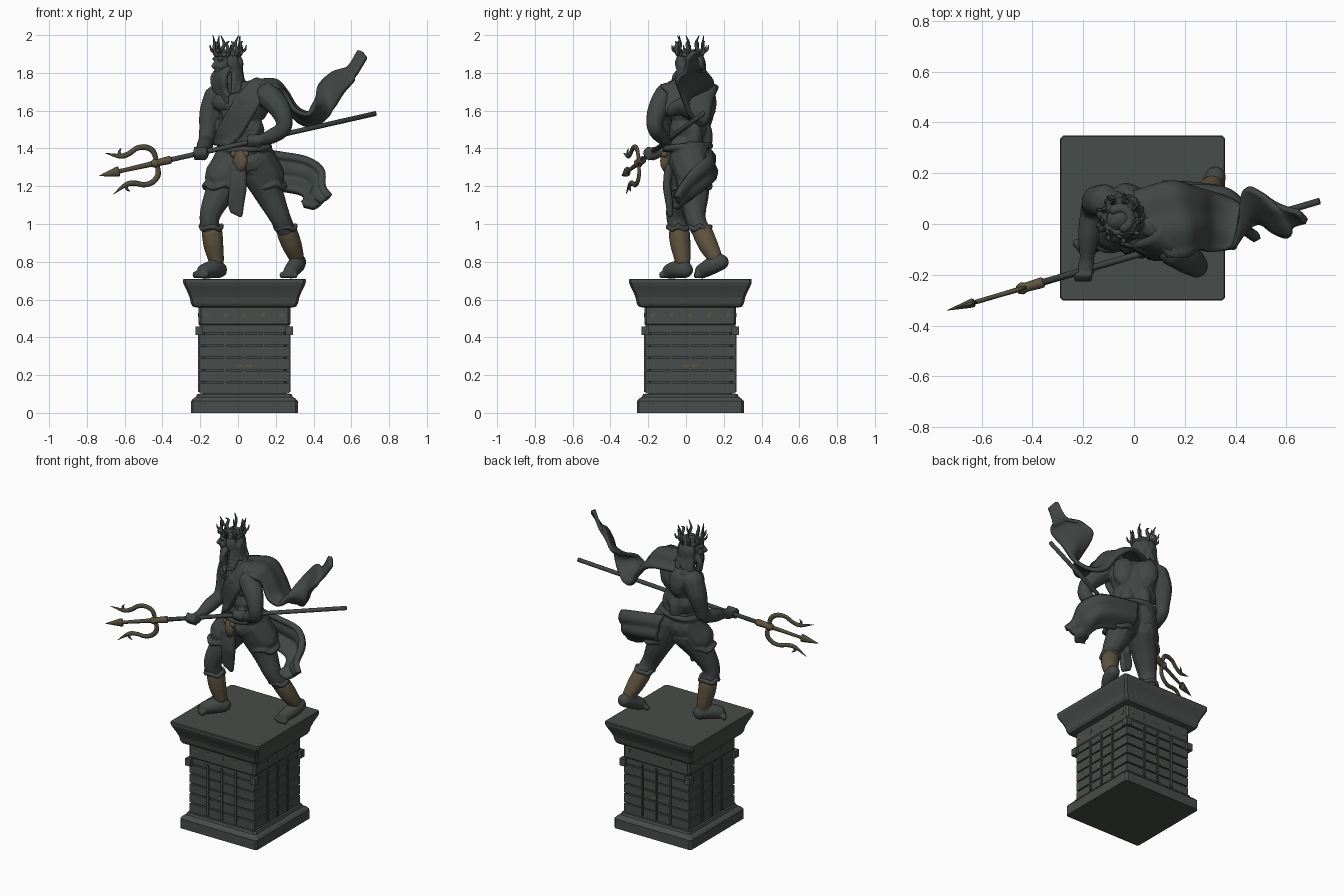
import bpy, bmesh, math, random
from mathutils import Vector, Matrix

random.seed(4)


def material(name, rgb):
    m = bpy.data.materials.new(name)
    m.diffuse_color = (*rgb, 1)
    return m


STATUE = material("dark bronze", (0.054, 0.064, 0.060))
STONE = material("pedestal grey", (0.064, 0.073, 0.067))
BROWN = material("worn brown", (0.115, 0.088, 0.052))
OLIVE = material("worn olive", (0.085, 0.076, 0.050))


def finish(bm, name, mat, voxel=0, smooth=True, thick=0):
    bmesh.ops.recalc_face_normals(bm, faces=bm.faces)
    me = bpy.data.meshes.new(name)
    bm.to_mesh(me)
    bm.free()
    me.materials.append(mat)
    me.polygons.foreach_set("use_smooth", [smooth] * len(me.polygons))
    ob = bpy.data.objects.new(name, me)
    bpy.context.collection.objects.link(ob)
    if thick:
        s = ob.modifiers.new("thickness", 'SOLIDIFY')
        s.thickness, s.offset = thick, 0
    if voxel:
        r = ob.modifiers.new("merge", 'REMESH')
        r.mode, r.voxel_size, r.use_smooth_shade = 'VOXEL', voxel, True
        s = ob.modifiers.new("soften", 'SMOOTH')
        s.factor, s.iterations = 0.5, 2
    return ob


def spline(pts, n):
    P = [Vector(p) for p in pts]
    P = [2 * P[0] - P[1]] + P + [2 * P[-1] - P[-2]]
    out = []
    for a, b, c, d in zip(P, P[1:], P[2:], P[3:]):
        for i in range(n):
            t = i / n
            out.append(0.5 * (2 * b + (c - a) * t + (2 * a - 5 * b + 4 * c - d) * t * t + (3 * b - a - 3 * c + d) * t ** 3))
    return out + [P[-2]]


def blob(bm, c, r, yaw=0.0):
    m = Matrix.Translation(Vector(c)) @ Matrix.Rotation(yaw, 4, 'Z') @ Matrix.Diagonal((*r, 1))
    bmesh.ops.create_icosphere(bm, subdivisions=2, radius=1, matrix=m)


def chain(bm, pts, n=8):
    for p in spline(pts, n):
        blob(bm, p[:3], (max(p[3], 0.004),) * 3)


def tube(bm, pts, ref, n=5, sides=8):
    path = spline(pts, n)
    rings = []
    for i, p in enumerate(path):
        t = (path[min(i + 1, len(path) - 1)].xyz - path[max(i - 1, 0)].xyz).normalized()
        a = t.cross(ref).normalized()
        b = t.cross(a)
        rings.append([bm.verts.new(p.xyz + max(p[3], 0.001) * (a * math.cos(k * math.tau / sides) + b * math.sin(k * math.tau / sides))) for k in range(sides)])
    for r, s in zip(rings, rings[1:]):
        for k in range(sides):
            bm.faces.new((r[k], r[(k + 1) % sides], s[(k + 1) % sides], s[k]))
    bm.faces.new(rings[0])
    bm.faces.new(rings[-1])


def cloth(name, stations, sag, thick):
    # ribbon between two edge curves, with folds running along it
    bm = bmesh.new()
    rows = []
    for s in spline(stations, 7):
        a, b = Vector(s[:3]), Vector(s[3:])
        w = (b - a).length
        row = []
        for k in range(13):
            v = k / 12
            off = Vector(sag) * (math.sin(math.pi * v) + 0.22 * math.sin(v * 12)) * w
            row.append(bm.verts.new(a.lerp(b, v) + off))
        rows.append(row)
    for r, s in zip(rows, rows[1:]):
        for k in range(12):
            bm.faces.new((r[k], r[k + 1], s[k + 1], s[k]))
    return finish(bm, name, STATUE, thick=thick)


# ---- pedestal ----
CX, CY = 0.034, 0.023


def box(bm, x, y, z0, z1, hx, hy):
    m = Matrix.Translation((CX + x, CY + y, (z0 + z1) / 2)) @ Matrix.Diagonal((2 * hx, 2 * hy, z1 - z0, 1))
    bmesh.ops.create_cube(bm, size=1, matrix=m)


def square_loft(name, profile, clip=0.012):
    bm = bmesh.new()
    rings = []
    for h, z in profile:
        c = h - clip
        rings.append([bm.verts.new((CX + x, CY + y, z)) for x, y in
                      ((h, -c), (h, c), (c, h), (-c, h), (-h, c), (-h, -c), (-c, -h), (c, -h))])
    for r, s in zip(rings, rings[1:]):
        for k in range(8):
            bm.faces.new((r[k], r[(k + 1) % 8], s[(k + 1) % 8], s[k]))
    bm.faces.new(rings[0])
    bm.faces.new(rings[-1])
    return finish(bm, name, STONE, smooth=False)


square_loft("pedestal_base", [(0.283, 0), (0.283, 0.062), (0.272, 0.075), (0.256, 0.085), (0.25, 0.1)])
square_loft("pedestal_core", [(0.222, 0.08), (0.222, 0.48)])
square_loft("pedestal_frieze", [(0.23, 0.455), (0.243, 0.47), (0.243, 0.56), (0.25, 0.57)])
square_loft("pedestal_cornice", [(0.25, 0.557), (0.274, 0.563), (0.284, 0.58), (0.29, 0.61), (0.302, 0.64), (0.318, 0.672), (0.325, 0.69), (0.325, 0.705), (0.321, 0.71)])
bm, rivets = bmesh.new(), bmesh.new()
for k in range(6):
    z = 0.098 + k * 0.0645
    box(bm, 0, 0, z + 0.004, z + 0.06, 0.238, 0.238)
for sx, sy in ((1, 0), (-1, 0), (0, 1), (0, -1)):
    for o in (-0.103, 0, 0.103):
        box(bm, sx * 0.232 + abs(sy) * o, sy * 0.232 + abs(sx) * o, 0.11, 0.45,
            0.013 if sx else 0.007, 0.013 if sy else 0.007)
    for o in (-0.2, -0.1, 0, 0.1, 0.2):
        box(rivets, sx * 0.242 + abs(sy) * o, sy * 0.242 + abs(sx) * o, 0.508, 0.53,
            0.003 if sx else 0.009, 0.003 if sy else 0.009)
    box(rivets, sx * 0.235, sy * 0.235, 0.243, 0.258, 0.004 if sx else 0.04, 0.004 if sy else 0.04)
for sx in (-1, 1):
    for sy in (-1, 1):
        box(bm, sx * 0.238, sy * 0.238, 0.412, 0.458, 0.02, 0.02)
finish(bm, "pedestal_blocks", STONE, smooth=False)
finish(rivets, "pedestal_ornaments", BROWN, smooth=False)

# ---- body, in a frame turned toward front left ----
YAW = -math.radians(32.7)
LEFT, FWD = Vector((0.84, -0.54, 0)), Vector((-0.54, -0.84, 0))


def L(l, f, z):
    return Vector((0.015, 0.02, z)) + l * LEFT + f * FWD


bm = bmesh.new()
for l, f, z, r in ((0, 0, 1.62, (0.15, 0.1, 0.13)), (0, 0, 1.5, (0.138, 0.098, 0.11)),
                   (0.02, 0, 1.41, (0.135, 0.1, 0.08)), (0.02, -0.01, 1.33, (0.14, 0.1, 0.09))):
    blob(bm, L(l, f, z), r, YAW)
for s in (-1, 1):
    blob(bm, L(s * 0.065, 0.068, 1.645), (0.07, 0.045, 0.055), YAW)
    blob(bm, L(s * 0.07, -0.06, 1.64), (0.07, 0.048, 0.1), YAW)
    blob(bm, L(s * 0.05, -0.065, 1.46), (0.045, 0.04, 0.09), YAW)
    blob(bm, L(s * 0.075, -0.01, 1.715), (0.08, 0.055, 0.05), YAW)
    for z in (1.57, 1.51, 1.45):
        blob(bm, L(s * 0.032, 0.085, z), (0.032, 0.024, 0.03), YAW)
chain(bm, [(0.0, 0.02, 1.7, 0.065), (-0.03, 0.02, 1.77, 0.055), (-0.05, 0.02, 1.83, 0.053)])
# arms
chain(bm, [(-0.115, 0.09, 1.67, 0.068), (-0.145, 0.09, 1.59, 0.062), (-0.16, 0.075, 1.5, 0.048), (-0.168, 0.05, 1.44, 0.044),
           (-0.178, -0.04, 1.41, 0.044), (-0.185, -0.13, 1.385, 0.03), (-0.188, -0.175, 1.372, 0.036)])
chain(bm, [(0.16, -0.1, 1.68, 0.07), (0.215, -0.14, 1.62, 0.06), (0.245, -0.165, 1.55, 0.047), (0.235, -0.16, 1.5, 0.043),
           (0.18, -0.13, 1.465, 0.041), (0.12, -0.1, 1.445, 0.03), (0.09, -0.095, 1.44, 0.036)])
# fingers wrapped round the shaft
for x, y, z in ((-0.2, -0.185, 1.375), (0.085, -0.1, 1.44)):
    for k in range(4):
        q = (k - 1.5) * 0.017
        chain(bm, [(x + q, y - 0.015, z + 0.025, 0.011), (x + q, y - 0.032, z, 0.012), (x + q, y - 0.012, z - 0.028, 0.011)], 4)
# legs
chain(bm, [(-0.03, 0.03, 1.28, 0.1), (-0.1, -0.02, 1.16, 0.078), (-0.15, -0.05, 1.04, 0.056), (-0.135, -0.03, 0.93, 0.05), (-0.115, -0.015, 0.79, 0.038)])
chain(bm, [(0.11, 0.03, 1.28, 0.1), (0.165, 0.045, 1.16, 0.078), (0.225, 0.05, 1.03, 0.056), (0.27, 0.1, 0.93, 0.05), (0.31, 0.155, 0.82, 0.038)])
# feet: planted and heel raised
chain(bm, [(-0.1, -0.005, 0.757, 0.044), (-0.135, -0.045, 0.76, 0.048), (-0.178, -0.085, 0.75, 0.042)])
chain(bm, [(0.32, 0.185, 0.798, 0.043), (0.305, 0.135, 0.778, 0.047), (0.28, 0.085, 0.75, 0.04)])
for k in range(5):
    q = (k - 2) * 0.018
    blob(bm, (-0.198 + q * 0.8, -0.112 - q * 0.7 + abs(q) * 0.3, 0.731), (0.015, 0.018, 0.02))
    blob(bm, (0.268 + q, 0.057 - q * 0.2 + abs(q) * 0.3, 0.729), (0.013, 0.018, 0.018))
# head with face
H = Vector((-0.055, 0.022, 1.855))
HF, HS = Vector((-0.86, -0.51, 0)), Vector((0.51, -0.86, 0))
hy = math.atan2(HF.y, HF.x)
blob(bm, H, (0.072, 0.058, 0.072), hy)
blob(bm, H + HF * 0.025 + Vector((0, 0, -0.04)), (0.052, 0.045, 0.05), hy)
chain(bm, [(*(H + HF * 0.064 + Vector((0, 0, 0.012))), 0.012), (*(H + HF * 0.084 + Vector((0, 0, -0.02))), 0.015)], 4)
for s in (-1, 1):
    blob(bm, H + HF * 0.06 + HS * s * 0.025 + Vector((0, 0, 0.02)), (0.018, 0.024, 0.011), hy)
    blob(bm, H + HF * 0.058 + HS * s * 0.028 + Vector((0, 0, -0.022)), (0.016, 0.018, 0.014), hy)
finish(bm, "figure_body", STATUE, voxel=0.007)

# hair and beard curls
bm = bmesh.new()
for k in range(15):
    a = hy + math.pi + (k - 7) * 0.24
    d = Vector((math.cos(a), math.sin(a), 0))
    e = Vector((-d.y, d.x, 0)) * random.uniform(-0.02, 0.02)
    z = random.uniform(1.69, 1.76)
    chain(bm, [(*(H + d * 0.04 + Vector((0, 0, 0.05))), 0.02), (*(H + d * 0.062 + e), 0.021),
               (*(H + d * 0.065 - e + Vector((0, 0, -0.05))), 0.02), (*((H + d * 0.092 + e).xy), z, 0.012)], 5)
for k in range(9):
    q = (k - 4) / 4
    w = random.uniform(-0.012, 0.012)
    chain(bm, [(*(H + HF * (0.055 - 0.03 * q * q) + HS * q * 0.045 + Vector((0, 0, -0.035))), 0.014),
               (*(H + HF * 0.056 + HS * (q * 0.05 + w) + Vector((0, 0, -0.085))), 0.02),
               (*(H + HF * 0.042 + HS * (q * 0.045 - w) + Vector((0.005, -0.015, -0.15))), 0.02),
               (*(H + HF * 0.02 + HS * (q * 0.025 + w) + Vector((0.005, -0.05, -0.245 + 0.07 * abs(q)))), 0.009)], 5)
finish(bm, "hair_and_beard", STATUE, voxel=0.006)

# branching crown
bm = bmesh.new()
ring = [(*(H + Vector((math.cos(a) * 0.062, math.sin(a) * 0.057, 0.04))), 0.012) for a in [i * math.tau / 16 for i in range(17)]]
tube(bm, ring, Vector((0, 0, 1)), 2)
for k in range(9):
    a = hy + (k + 0.5) * math.tau / 9
    d, t = Vector((math.cos(a), math.sin(a), 0)), Vector((-math.sin(a), math.cos(a), 0))
    top = 0.143 if k % 2 == 0 else 0.112
    P = lambda r, s, z, w: (*(H + d * r + t * s + Vector((0, 0, z))), w)
    tube(bm, [P(0.055, 0, 0.03, 0.013), P(0.073, 0.004, 0.06, 0.011), P(0.07, -0.006, 0.1, 0.008), P(0.08, 0.008, top, 0.002)], t, 4, 6)
    tube(bm, [P(0.068, 0, 0.055, 0.009), P(0.09, 0.014, 0.066, 0.007), P(0.098, 0.018, 0.093, 0.002)], t, 4, 6)
finish(bm, "crown", STATUE)

# ---- boots ----
bm = bmesh.new()
chain(bm, [(-0.137, -0.035, 0.95, 0.058), (-0.13, -0.03, 0.89, 0.055), (-0.115, -0.018, 0.81, 0.043)])
chain(bm, [(0.262, 0.09, 0.95, 0.057), (0.285, 0.117, 0.89, 0.054), (0.308, 0.15, 0.83, 0.043)])
finish(bm, "boots", BROWN, voxel=0.008)
bm = bmesh.new()
for c, r in (((-0.142, -0.04, 0.98), 0.054), ((0.25, 0.075, 0.98), 0.053)):
    chain(bm, [(c[0] + r * math.cos(i * math.tau / 10), c[1] + r * math.sin(i * math.tau / 10), c[2] + 0.01 * math.cos(i * 2.5), 0.015) for i in range(11)], 3)
finish(bm, "boot_cuffs", STATUE, voxel=0.007)

# ---- clothing ----
bm = bmesh.new()
chain(bm, [(-0.015, 0.03, 1.34, 0.112), (-0.055, 0.005, 1.28, 0.104), (-0.08, -0.01, 1.25, 0.1)], 5)
chain(bm, [(0.09, 0.02, 1.34, 0.112), (0.13, 0.035, 1.28, 0.104), (0.15, 0.045, 1.25, 0.1)], 5)
# hems
for c, r in (((-0.095, -0.02, 1.2), 0.083), ((0.165, 0.045, 1.2), 0.083)):
    chain(bm, [(c[0] + r * math.cos(i * math.tau / 12), c[1] + r * math.sin(i * math.tau / 12), c[2] + 0.012 * math.sin(i * 2.1), 0.015) for i in range(13)], 5)
belt = [(*L(0.02 + 0.142 * math.cos(a), 0.108 * math.sin(a), 1.405 - 0.012 * math.sin(a)), 0.018) for a in [i * math.tau / 14 for i in range(15)]]
chain(bm, belt, 5)
for k, x in enumerate((-0.03, -0.005, 0.02)):
    chain(bm, [(x + 0.004, -0.095, 1.3, 0.022), (x + 0.005, -0.1, 1.2, 0.024), (x - 0.005, -0.09, 1.12, 0.022), (x * 0.8 - 0.005, -0.085, 1.07 - 0.01 * k, 0.016)], 5)
finish(bm, "skirt_and_belt", STATUE, voxel=0.008)
bm = bmesh.new()
for k in range(5):
    q = k * 0.028
    chain(bm, [(*L(0.09 + q * 0.6, -0.06, 1.74), 0.024), (*L(0.1 + q * 0.6, 0.03, 1.745 - q * 0.2), 0.024),
               (*L(0.03 + q, 0.098 - q * 0.1, 1.635 - q * 0.2), 0.019), (*L(-0.06 + q, 0.098, 1.51 - q * 0.3), 0.018),
               (*L(-0.125 + q, 0.055 + q * 0.5, 1.43 - q * 0.1), 0.017)], 8)
finish(bm, "shoulder_drape", STATUE, voxel=0.0065)
bm = bmesh.new()
blob(bm, (0.012, -0.105, 1.335), (0.044, 0.026, 0.062), YAW)
for s in (-1, 1):
    blob(bm, (0.01 + s * 0.03, -0.103 - s * 0.012, 1.37), (0.02, 0.018, 0.02))
finish(bm, "belt_ornament", BROWN)

cloth("flying_cape", [
    (-0.02, 0.12, 1.71, 0.13, -0.13, 1.73), (0.14, 0.165, 1.72, 0.21, -0.13, 1.73), (0.24, 0.14, 1.65, 0.25, -0.1, 1.69),
    (0.31, 0.12, 1.55, 0.30, -0.11, 1.61), (0.39, 0.09, 1.52, 0.37, -0.1, 1.585), (0.48, 0.03, 1.57, 0.40, -0.07, 1.64),
    (0.55, -0.03, 1.69, 0.43, 0.13, 1.73), (0.61, -0.05, 1.76, 0.50, 0.12, 1.80), (0.63, -0.01, 1.80, 0.58, 0.07, 1.825),
    (0.68, 0.01, 1.88, 0.64, 0.05, 1.92)], (0.03, 0.02, 0.1), 0.022)
cloth("skirt_tail", [
    (0.08, 0.11, 1.39, 0.11, 0.09, 1.2), (0.23, 0.11, 1.37, 0.23, 0.08, 1.18), (0.36, 0.10, 1.345, 0.33, 0.05, 1.16),
    (0.44, 0.03, 1.29, 0.355, 0.0, 1.12), (0.45, -0.035, 1.2, 0.345, -0.05, 1.10), (0.485, -0.065, 1.15, 0.40, -0.055, 1.08)],
    (0.06, 0.26, 0.0), 0.034)

# ---- trident ----
TIP, TAIL = Vector((-0.735, -0.34, 1.255)), Vector((0.73, 0.09, 1.585))
AX = (TIP - TAIL).normalized()
SIDE = AX.cross(Vector((0, 0, 1))).normalized()
UP = SIDE.cross(AX)
ROOT = TIP - AX * 0.325


def T(s, o, r):
    return (*(ROOT + AX * s + UP * o), r)


bm = bmesh.new()
tube(bm, [(*TAIL, 0.013), T(0, 0, 0.013)], SIDE, 2, 12)
finish(bm, "trident_shaft", STATUE)
bm = bmesh.new()
tube(bm, [T(-0.08, 0, 0.016), T(-0.07, 0, 0.021), T(-0.01, 0, 0.019), T(0.01, 0, 0.024), T(0.03, 0, 0.016)], SIDE, 4, 12)
finish(bm, "trident_collar", BROWN)
bm = bmesh.new()
tube(bm, [T(0, 0, 0.015), T(0.1, 0, 0.013), T(0.21, 0, 0.012), T(0.215, 0, 0.027), T(0.26, 0, 0.018), T(0.325, 0, 0.001)], SIDE, 4)
for s in (-1, 1):
    tube(bm, [T(a, s * o, r) for a, o, r in ((0, 0, 0.012), (0.005, 0.06, 0.015), (0.04, 0.093, 0.015), (0.09, 0.099, 0.014),
              (0.14, 0.08, 0.014), (0.19, 0.077, 0.013), (0.27, 0.112, 0.001))], SIDE)
    tube(bm, [T(0.19, s * 0.08, 0.011), T(0.19, s * 0.1, 0.008), T(0.175, s * 0.118, 0.001)], SIDE, 4, 6)
for v in bm.verts:  # flatten the blades
    v.co -= SIDE * (v.co - ROOT).dot(SIDE) * 0.35
finish(bm, "trident_prongs", OLIVE)
